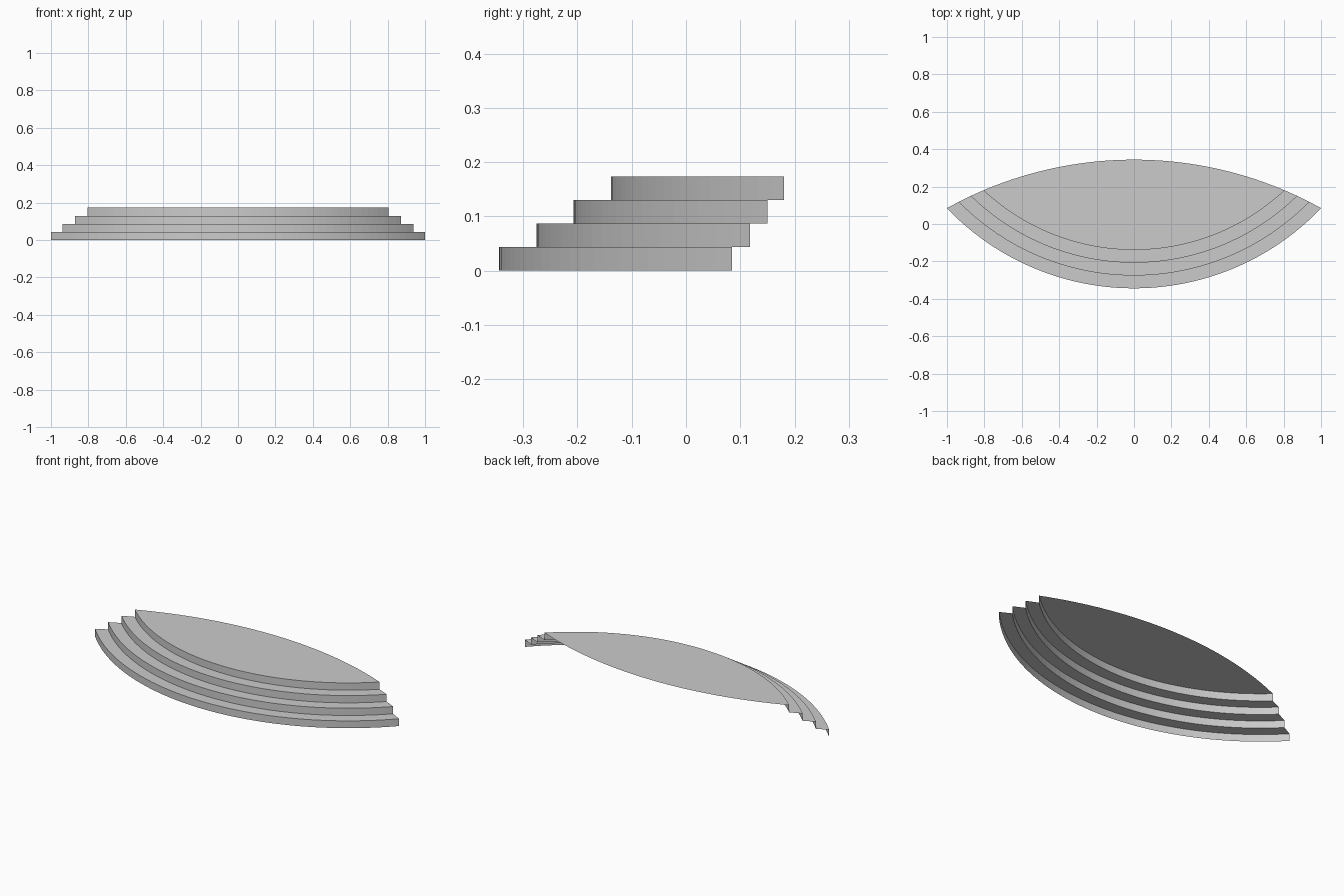
import bpy, bmesh, math

cube = bpy.data.objects.get("Cube")
if cube:
    bpy.data.objects.remove(cube, do_unlink=True)

STEPS, SEGMENTS = 4, 48
RISE, TREAD = 0.0433, 0.0685
FRONT_Y, FRONT_R = 1.038, 1.382     # centre and radius of the lowest riser
BACK_Y, BACK_R = -1.716, 2.06       # centre and radius of the back edge

grey = bpy.data.materials.new("plain grey")
grey.use_nodes = True
grey.diffuse_color = (0.6, 0.6, 0.6, 1)
grey.node_tree.nodes["Principled BSDF"].inputs["Base Color"].default_value = grey.diffuse_color


def corner(radius):
    """Point where a step's front arc meets the back arc."""
    y = (BACK_R**2 - radius**2 - BACK_Y**2 + FRONT_Y**2) / (2 * (FRONT_Y - BACK_Y))
    return math.sqrt(radius**2 - (y - FRONT_Y)**2), y


def arc(centre_y, radius, end, z, side):
    """Arc from -x to +x; side is -1 for a forward bulge, 1 for a rear one."""
    half = math.atan2(end[0], side * (end[1] - centre_y))
    angles = [half * (2 * i / SEGMENTS - 1) for i in range(SEGMENTS + 1)]
    return [(radius * math.sin(a), centre_y + side * radius * math.cos(a), z)
            for a in angles]


def front_arc(step, z):
    radius = FRONT_R - step * TREAD
    return arc(FRONT_Y, radius, corner(radius), z, -1)


def sheet(name, first, second):
    """Open surface joining two rows of points."""
    bm = bmesh.new()
    rows = [[bm.verts.new(p) for p in row] for row in (first, second)]
    for i in range(SEGMENTS):
        bm.faces.new((rows[0][i], rows[0][i + 1], rows[1][i + 1], rows[1][i]))
    bmesh.ops.remove_doubles(bm, verts=bm.verts, dist=0.00001)
    mesh = bpy.data.meshes.new(name)
    bm.to_mesh(mesh)
    bm.free()
    mesh.materials.append(grey)
    bpy.context.collection.objects.link(bpy.data.objects.new(name, mesh))


# Curved risers and narrow treads, open underneath and behind
for k in range(STEPS):
    low, high = k * RISE, (k + 1) * RISE
    sheet(f"riser_{k + 1}", front_arc(k, low), front_arc(k, high))
    if k < STEPS - 1:
        sheet(f"tread_{k + 1}", front_arc(k, high), front_arc(k + 1, high))

# Lens-shaped top landing
last = STEPS - 1
top = STEPS * RISE
end = corner(FRONT_R - last * TREAD)
sheet("top_landing", front_arc(last, top), arc(BACK_Y, BACK_R, end, top, 1))
